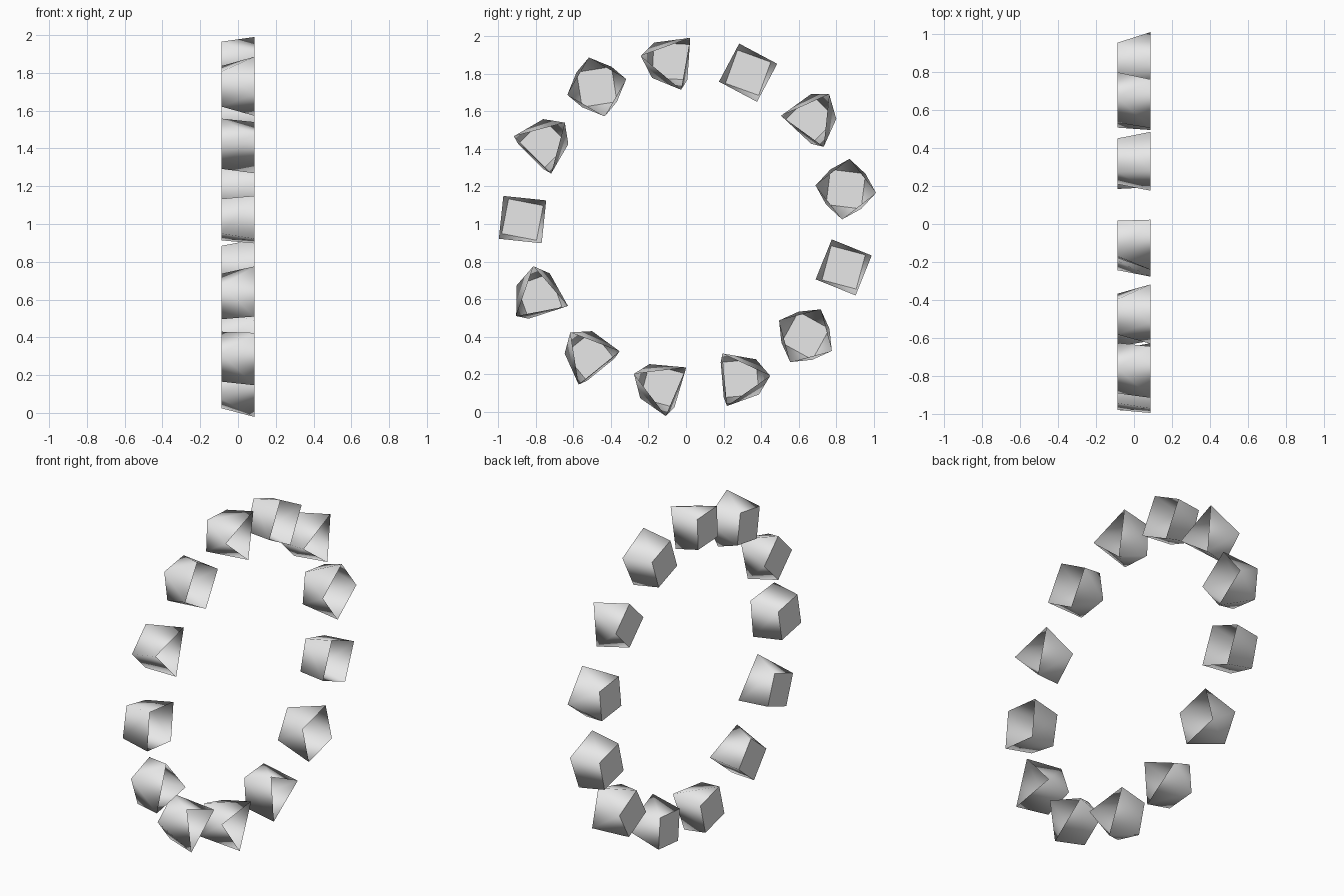
import bpy, bmesh
from math import sin, cos, radians
from mathutils import Vector

cube = bpy.data.objects.get("Cube")
if cube:
    bpy.data.objects.remove(cube)

RING_RADIUS = 0.87
HALF_DEPTH = 0.0875
CAP_RADIUS = 0.133
RIM_RADIUS = 0.162

stone = bpy.data.materials.new("light_grey")
stone.use_nodes = True
grey = (0.8, 0.8, 0.8, 1)
stone.diffuse_color = grey
stone.node_tree.nodes["Principled BSDF"].inputs["Base Color"].default_value = grey


def polygon(bm, x, radius, sides, turn):
    """Regular polygon of points facing along x."""
    points = []
    for i in range(sides):
        a = radians(turn + 360 * i / sides)
        points.append(bm.verts.new((x, radius * cos(a), radius * sin(a))))
    return points


def cup(name, location, sides, rim_turn, cap_turn):
    """Open twisted cup: square closed end at -x, flared rim at +x."""
    bm = bmesh.new()
    polygon(bm, -HALF_DEPTH, CAP_RADIUS, 4, cap_turn)
    polygon(bm, HALF_DEPTH, RIM_RADIUS, sides, rim_turn)
    bmesh.ops.convex_hull(bm, input=bm.verts[:])
    bm.normal_update()
    # open the rim
    mouth = [f for f in bm.faces if f.normal.x > 0.99]
    bmesh.ops.delete(bm, geom=mouth, context='FACES')
    # smooth walls, flat closed end
    for f in bm.faces:
        f.smooth = f.normal.x > -0.99
    for e in bm.edges:
        e.smooth = len({f.smooth for f in e.link_faces}) == 1
    mesh = bpy.data.meshes.new(name)
    bm.to_mesh(mesh)
    bm.free()
    mesh.materials.append(stone)
    obj = bpy.data.objects.new(name, mesh)
    obj.location = location
    bpy.context.collection.objects.link(obj)


# rim sides, rim turn, cap turn, counter-clockwise around the ring
cups = [
    (4, 83, 38), (3, 54, 0), (4, 17, 25), (3, 50, 42), (4, 15, 54),
    (3, 45, 0), (4, 39, 34), (3, 101, 65), (3, 9, 84), (3, 37, 30),
    (3, 5, 50), (4, 60, 16), (4, 23, 30),
]
for i, (sides, rim_turn, cap_turn) in enumerate(cups):
    a = radians(12.3 + 360 * i / len(cups))
    spot = Vector((0, RING_RADIUS * cos(a), 1 + RING_RADIUS * sin(a)))
    cup(f"ring_block_{i + 1}", spot, sides, rim_turn, cap_turn)
